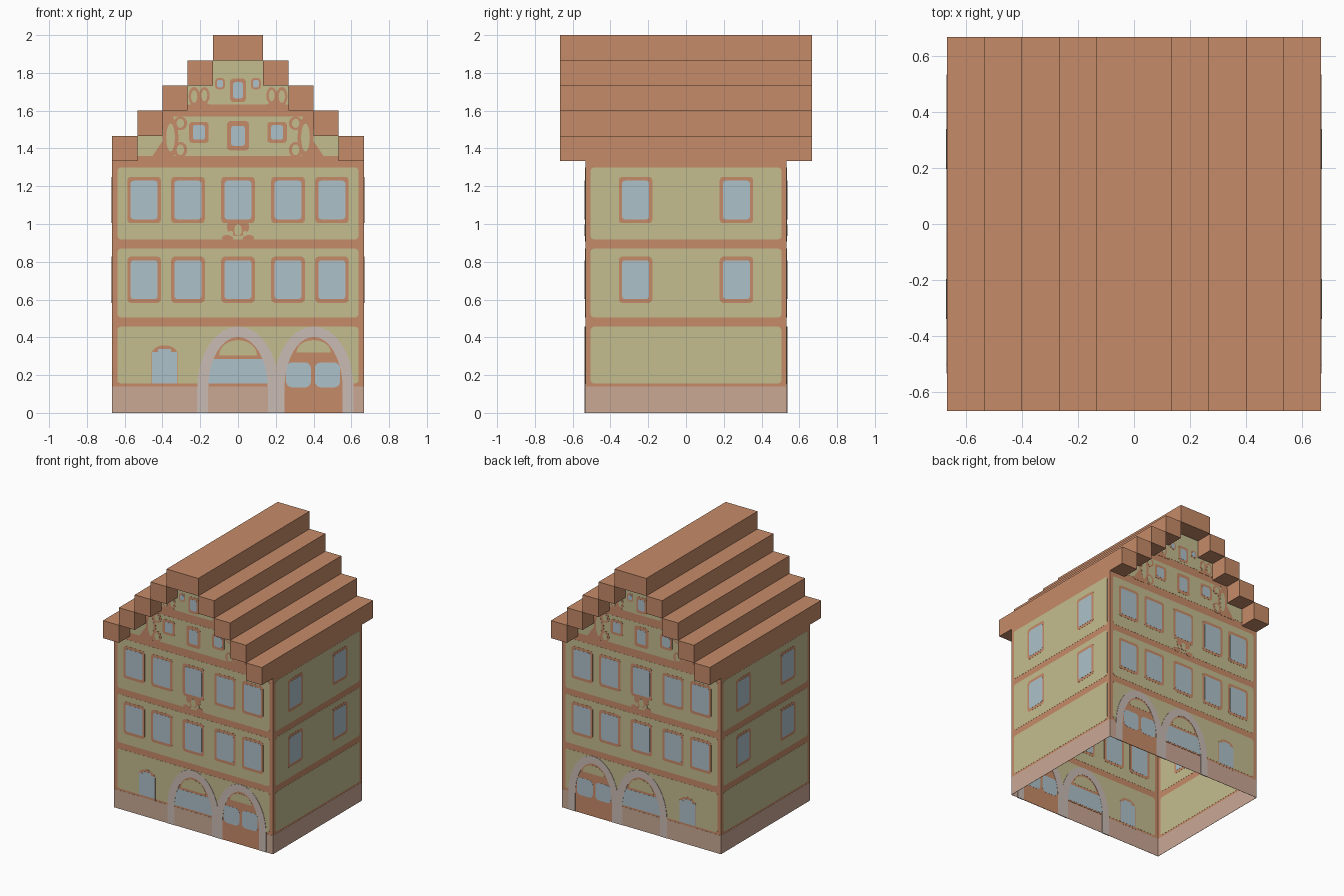
import bpy, bmesh
from math import sin, cos, pi

cube = bpy.data.objects.get("Cube")
if cube:
    bpy.data.objects.remove(cube)

U = 2 / 15            # roof step size
HX, HY = 5 * U, 4 * U  # half width and half depth of the walls


def material(name, r, g, b):
    col = [((c / 255 + 0.055) / 1.055) ** 2.4 for c in (r, g, b)] + [1]
    m = bpy.data.materials.new(name)
    m.use_nodes = True
    m.diffuse_color = col
    m.node_tree.nodes["Principled BSDF"].inputs["Base Color"].default_value = col
    return m


trim = material("terracotta", 198, 139, 105)
cream = material("cream plaster", 196, 188, 143)
glass = material("pale blue glass", 173, 193, 202)
stone = material("grey stone", 201, 187, 180)
plinth = material("pink plinth", 202, 168, 149)


# Outlines in the wall plane (across, up)
def oval(x, z, rx, rz, n=16):
    return [(x + rx * cos(2 * pi * i / n), z + rz * sin(2 * pi * i / n)) for i in range(n)]


def rect(x0, x1, z0, z1, r=0.0):
    if not r:
        return [(x0, z0), (x1, z0), (x1, z1), (x0, z1)]
    corners = [(x1 - r, z1 - r), (x0 + r, z1 - r), (x0 + r, z0 + r), (x1 - r, z0 + r)]
    return [(cx + r * cos(pi / 2 * (k + i / 3)), cz + r * sin(pi / 2 * (k + i / 3)))
            for k, (cx, cz) in enumerate(corners) for i in range(4)]


def box(x, z, w, h, r=0.0):
    return rect(x - w / 2, x + w / 2, z - h / 2, z + h / 2, r)


def arch(x, w, spring, top, foot, n=20):
    curve = [(x - w * cos(pi * i / n), spring + (top - spring) * sin(pi * i / n))
             for i in range(n + 1)]
    return [(x - w, foot)] + curve + [(x + w, foot)]


def mirrored(outlines):
    return outlines + [[(-x, z) for x, z in o] for o in outlines]


# A part is a set of thin plates straddling the wall; layer 0 is the bare sheet
def part(name, outlines, layer, mat, walls):
    bm = bmesh.new()
    half = 0.0009 * layer
    for o in outlines:
        face = bm.faces.new([bm.verts.new((x, -half, z)) for x, z in o])
        if layer:
            ext = bmesh.ops.extrude_face_region(bm, geom=[face], use_keep_orig=True)
            moved = [v for v in ext["geom"] if isinstance(v, bmesh.types.BMVert)]
            bmesh.ops.translate(bm, verts=moved, vec=(0, 2 * half, 0))
    bmesh.ops.recalc_face_normals(bm, faces=bm.faces)
    mesh = bpy.data.meshes.new(name)
    bm.to_mesh(mesh)
    bm.free()
    mesh.materials.append(mat)
    for wall, loc, turn in walls:
        ob = bpy.data.objects.new(f"{wall}_{name}", mesh)
        ob.location, ob.rotation_euler.z = loc, turn
        bpy.context.collection.objects.link(ob)


gables = [("front", (0, -HY, 0), 0), ("back", (0, HY, 0), 0)]
sides = [("left", (HX, 0, 0), pi / 2), ("right", (-HX, 0, 0), pi / 2)]
floors = [(0.155, 0.457), (0.505, 0.87), (0.918, 1.3)]
rows = (0.705, 1.127)  # window heights


# Stepped wall outline between two heights
def steps(first, last, z0, side=0):
    right = []
    for k in range(first, last + 1):
        x = (4 - k) * U
        right += [(x, z0 if k == first else 1.3333 + k * U), (x, 1.3333 + (k + 1) * U)]
    return right + [(-x, z) for x, z in reversed(right)]


# Walls, plinth, plaster panels and main windows
for walls, half, columns in ((gables, HX, (-0.497, -0.265, 0, 0.265, 0.497)),
                             (sides, HY, (-0.267, 0.267))):
    outline = rect(-half, half, 0, 10 * U)
    if walls is gables:
        outline = [(-half, 0), (half, 0), (half, 10 * U)] + steps(0, 3, 10 * U) + [(-half, 10 * U)]
    part("wall", [outline], 0, trim, walls)
    part("plinth", [rect(-half, half, 0, 0.14)], 1, plinth, walls)
    part("plaster", [rect(0.028 - half, half - 0.028, a, b, 0.02) for a, b in floors],
         1, cream, walls)
    spots = [(x, z) for x in columns for z in rows]
    part("window_frames", [box(x, z, 0.178, 0.246, 0.02) for x, z in spots], 2, trim, walls)
    part("window_panes", [box(x, z, 0.142, 0.204, 0.014) for x, z in spots], 3, glass, walls)

# Gable plaster: lower and upper fields
part("gable_plaster", [steps(0, 0, 1.36), rect(-3 * U, 3 * U, 1.46, 1.57),
                       steps(2, 3, 1.632)], 1, cream, gables)

# Gable windows
lights = [(0, 1.467, 0.116, 0.156), (0.207, 1.485, 0.104, 0.112), (-0.207, 1.485, 0.104, 0.112),
          (0, 1.708, 0.085, 0.125), (0.095, 1.743, 0.052, 0.06), (-0.095, 1.743, 0.052, 0.06)]
part("gable_window_frames", [box(x, z, w, h, 0.018) for x, z, w, h in lights], 2, trim, gables)
part("gable_window_panes", [box(x, z, w * 0.62, h * 0.68, 0.012) for x, z, w, h in lights],
     3, glass, gables)

# Scroll ornaments beside the gable windows and below the middle window
scrolls = [(0.357, 1.458, 0.042, 0.11), (0.305, 1.533, 0.036, 0.036), (0.305, 1.393, 0.036, 0.042),
           (0.232, 1.675, 0.03, 0.05), (0.178, 1.68, 0.028, 0.045)]
feet = [[(0.34, 1.35), (0.46, 1.35), (0.385, 1.46)], [(0.36, 1.5), (0.4, 1.5), (0.4, 1.58), (0.34, 1.58)],
        [(0.13, 1.62), (0.267, 1.62), (0.2, 1.66)]]
part("scrolls", mirrored([oval(*s) for s in scrolls] + feet), 2, trim, gables)
part("scroll_hollows", mirrored([oval(x, z, rx * 0.55, rz * 0.68) for x, z, rx, rz in scrolls]),
     3, cream, gables)
part("bracket", [oval(0, 0.985, 0.06, 0.05)] + mirrored([oval(0.055, 0.925, 0.03, 0.018)]),
     2, trim, gables)
part("bracket_hollows", [oval(0, 0.968, 0.02, 0.03)] + mirrored([oval(0.038, 0.95, 0.012, 0.014)]),
     3, cream, gables)

# Small door
part("door_surround", [arch(-0.389, 0.069, 0.31, 0.358, 0.14)], 2, trim, gables)
part("door_pane", [rect(-0.456, -0.322, 0.155, 0.322), box(-0.389, 0.329, 0.07, 0.02)],
     3, glass, gables)

# Two arched openings: infill, panes, tympanum and stone rings
bays = [(0, 0.187, 0.145), (0.4, 0.183, 0)]
part("arch_infill", [arch(x, w, 0.146, 0.43, foot) for x, w, foot in bays], 2, trim, gables)
part("arch_panes", [rect(-0.17, 0.17, 0.155, 0.285), rect(0.255, 0.386, 0.135, 0.267, 0.03),
                    rect(0.407, 0.54, 0.135, 0.267, 0.03)], 3, glass, gables)
part("tympanum", [arch(0, 0.1, 0.305, 0.385, 0.303), arch(0.4, 0.09, 0.322, 0.385, 0.32)],
     3, cream, gables)
rings = [arch(x, w + 0.029, 0.13, 0.457, 0) + arch(x, w - 0.029, 0.13, 0.402, 0)[::-1]
         for x, w, foot in bays]
part("stone_arches", rings, 4, stone, gables)


# Stepped roof beams
def beam(name, x, width, z):
    bpy.ops.mesh.primitive_cube_add(size=1, location=(x, 0, z))
    ob = bpy.context.object
    ob.name = name
    ob.scale = (width, 10 * U, U)
    ob.data.materials.append(trim)


for k in range(4):
    for label, s in (("left", 1), ("right", -1)):
        beam(f"{label}_roof_step_{k + 1}", s * (4.5 - k) * U, U, (10.5 + k) * U)
beam("roof_ridge", 0, 2 * U, 14.5 * U)
